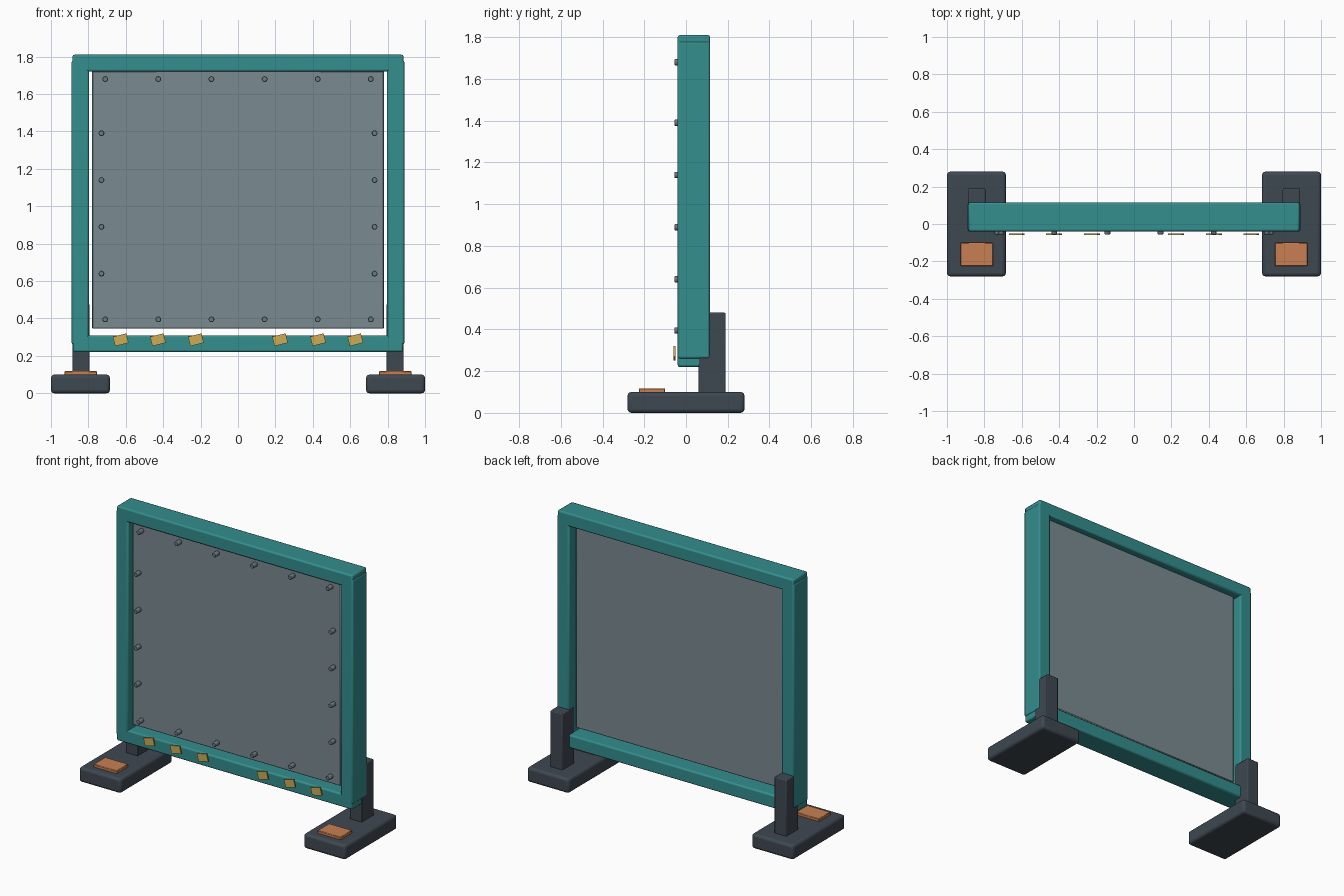
import bpy
import math

cube = bpy.data.objects.get("Cube")
if cube:
    bpy.data.objects.remove(cube, do_unlink=True)


def material(name, rgb):
    """Flat material from display colour values 0-255."""
    lin = [((c / 255 + 0.055) / 1.055) ** 2.4 for c in rgb]
    mat = bpy.data.materials.new(name)
    mat.use_nodes = True
    mat.diffuse_color = (*lin, 1)
    mat.node_tree.nodes["Principled BSDF"].inputs["Base Color"].default_value = (*lin, 1)
    return mat


TEAL = material("teal paint", (52, 142, 141))
GREY = material("grey panel", (122, 139, 145))
STEEL = material("bolt steel", (110, 124, 130))
DARK = material("dark rubber", (62, 72, 81))
ORANGE = material("orange pad", (200, 128, 82))
GOLD = material("gold tag", (204, 172, 84))


def finish(obj, name, mat, bevel=0, segments=2):
    obj.name = name
    obj.data.materials.append(mat)
    if bevel:
        mod = obj.modifiers.new("Bevel", "BEVEL")
        mod.width = bevel
        mod.segments = segments
        bpy.ops.object.shade_smooth_by_angle()
    return obj


def box(name, mat, x, y, z, bevel=0, segments=2):
    """Box from (min, max) ranges on each axis."""
    spans = (x, y, z)
    bpy.ops.mesh.primitive_cube_add(size=1, location=[(a + b) / 2 for a, b in spans])
    obj = bpy.context.object
    obj.scale = [b - a for a, b in spans]
    bpy.ops.object.transform_apply(location=False, rotation=False, scale=True)
    return finish(obj, name, mat, bevel, segments)


def mirrored(side, a, b):
    return tuple(sorted((side * a, side * b)))


def bolt(x, z):
    front, back = -0.055, -0.01
    bpy.ops.mesh.primitive_cylinder_add(
        vertices=10, radius=0.016, depth=back - front,
        location=(x, (front + back) / 2, z), rotation=(math.pi / 2, 0, 0))
    finish(bpy.context.object, "bolt", STEEL, 0.003, 1)


# Frame rails and the panel between them
DEPTH = (-0.04, 0.115)
box("top_rail", TEAL, (-0.885, 0.885), DEPTH, (1.72, 1.81), 0.01)
box("bottom_rail", TEAL, (-0.883, 0.883), DEPTH, (0.22, 0.31), 0.01)
box("panel", GREY, (-0.78, 0.78), (-0.015, 0.067), (0.345, 1.723), 0.004, 1)

# Side posts, stands, feet and pads
for side, label in ((1, "left"), (-1, "right")):
    box(label + "_frame_post", TEAL, mirrored(side, 0.797, 0.889), DEPTH, (0.26, 1.78), 0.01)
    box(label + "_stand_post", DARK, mirrored(side, 0.795, 0.886), (0.06, 0.19), (0.08, 0.48), 0.006)
    box(label + "_foot", DARK, mirrored(side, 0.685, 1.0), (-0.28, 0.28), (0, 0.1), 0.018, 3)
    box(label + "_pad", ORANGE, mirrored(side, 0.753, 0.927), (-0.225, -0.1), (0.095, 0.118), 0.003, 1)

# Bolts around the panel edge
for i in range(6):
    for z in (0.395, 1.68):
        bolt(-0.71 + i * 0.284, z)
for i in range(4):
    for x in (-0.73, 0.73):
        bolt(x, 0.64 + i * 0.25)

# Tilted tags along the bottom rail
for side in (1, -1):
    for x in (0.225, 0.428, 0.627):
        tag = box("tag", GOLD, (-0.037, 0.037), (-0.004, 0.004), (-0.026, 0.026))
        tag.location = (side * x, -0.055, 0.286)
        tag.rotation_euler.y = math.radians(-14)
